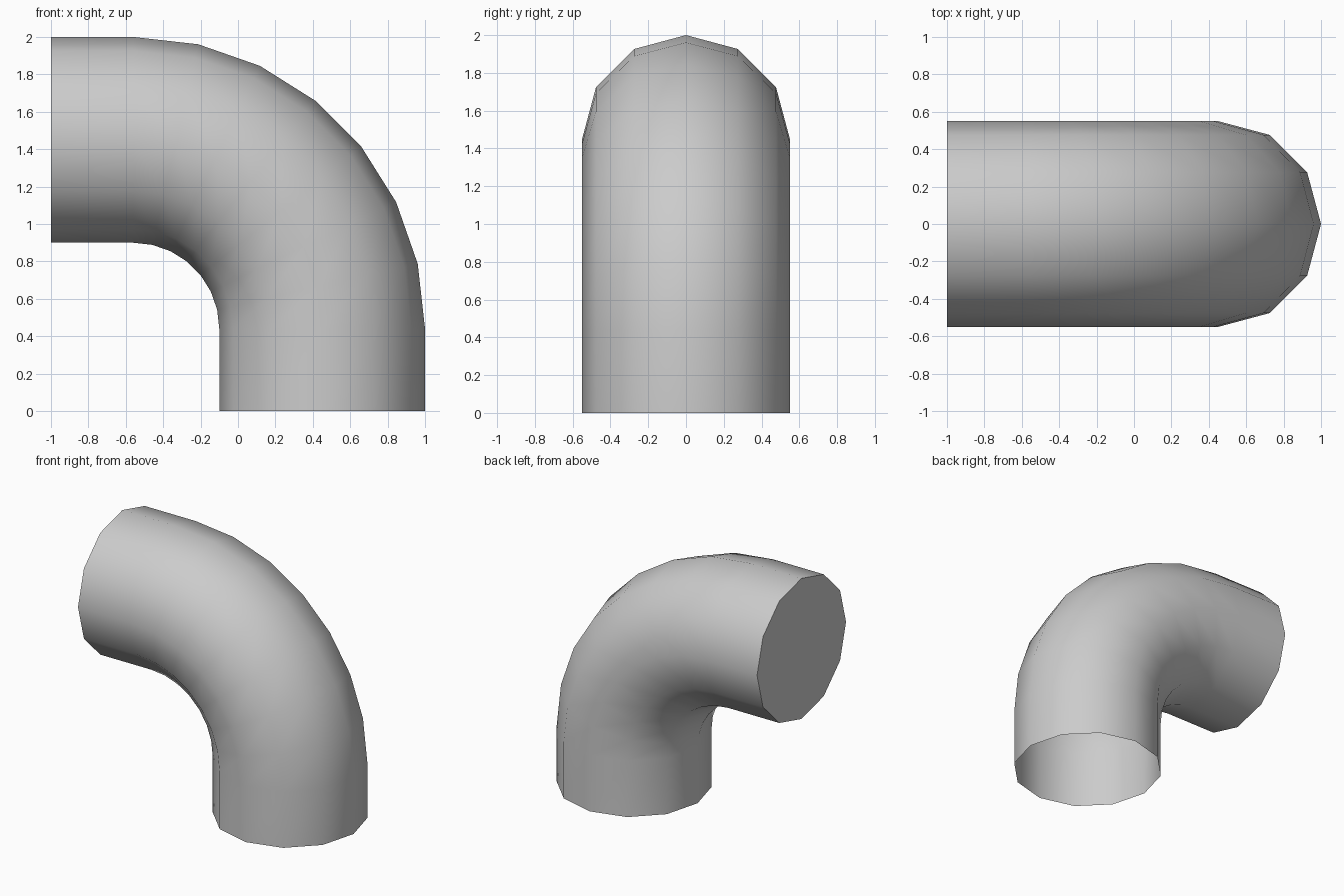
import bpy, bmesh, math
from mathutils import Vector

if "Cube" in bpy.data.objects:
    bpy.data.objects.remove(bpy.data.objects["Cube"])

SIDES, STEPS, R = 12, 7, 0.55
BEND_X, BEND_Z, BEND_R = -0.56, 0.44, 1.01

# Path stations: (centre x, centre z, turn angle) - straight, bend, straight
stations = [(BEND_X + BEND_R, 0.0, 0.0)]
for i in range(STEPS + 1):
    a = math.pi / 2 * i / STEPS
    stations.append((BEND_X + BEND_R * math.cos(a), BEND_Z + BEND_R * math.sin(a), a))
stations.append((-1.0, BEND_Z + BEND_R, math.pi / 2))

# Sweep a 12-sided ring along the path
bm = bmesh.new()
rings = []
for x, z, a in stations:
    out = Vector((math.cos(a), 0, math.sin(a)))
    ring = []
    for k in range(SIDES):
        t = 2 * math.pi * k / SIDES
        ring.append(bm.verts.new(Vector((x, 0, z)) + R * (math.cos(t) * out + math.sin(t) * Vector((0, 1, 0)))))
    rings.append(ring)
for lo, hi in zip(rings, rings[1:]):
    for k in range(SIDES):
        n = (k + 1) % SIDES
        bm.faces.new((lo[k], lo[n], hi[n], hi[k]))

# Side end is capped, bottom end stays open
bm.faces.new(rings[-1])

mesh = bpy.data.meshes.new("pipe_elbow")
bm.to_mesh(mesh)
bm.free()
pipe = bpy.data.objects.new("pipe_elbow", mesh)
bpy.context.collection.objects.link(pipe)
bpy.context.view_layer.objects.active = pipe
pipe.select_set(True)
bpy.ops.object.shade_smooth_by_angle(angle=math.radians(45))
